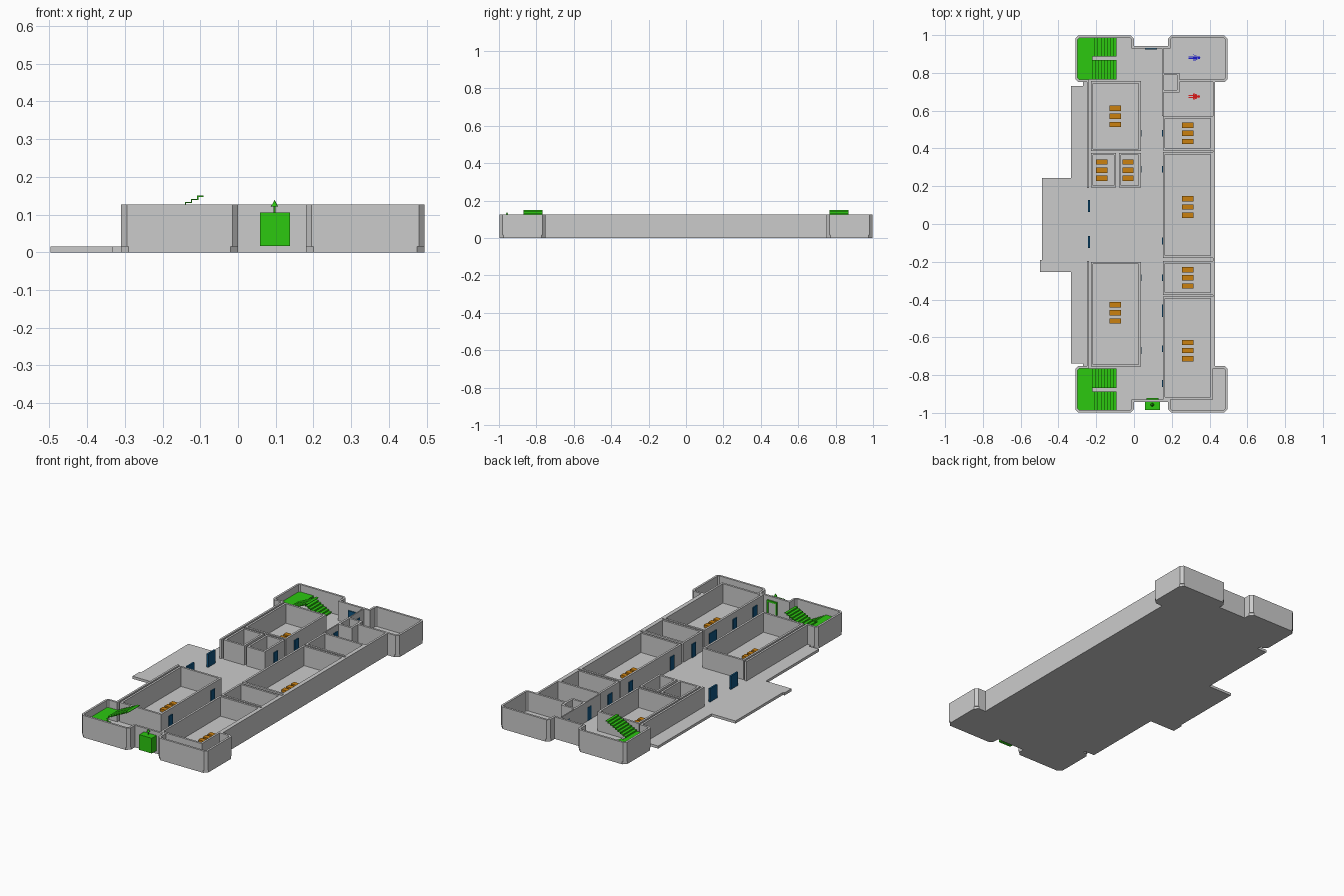
import bpy, bmesh, math
from mathutils import Vector

if "Cube" in bpy.data.objects:
    bpy.data.objects.remove(bpy.data.objects["Cube"])

FLOOR, TOP, T = 0.015, 0.127, 0.012


def material(name, rgb):
    m = bpy.data.materials.new(name)
    m.diffuse_color = (*rgb, 1)
    m.use_nodes = True
    m.node_tree.nodes["Principled BSDF"].inputs["Base Color"].default_value = m.diffuse_color
    return m


GREEN = material("green", (0.025, 0.58, 0.005))
BLUE = material("door_blue", (0.005, 0.09, 0.22))
ORANGE = material("orange", (0.6, 0.22, 0.005))
INK_BLUE = material("sign_blue", (0.01, 0.01, 0.6))
INK_RED = material("sign_red", (0.7, 0.01, 0.01))


def finish(name, bm, mat=None):
    bmesh.ops.recalc_face_normals(bm, faces=bm.faces)
    me = bpy.data.meshes.new(name)
    bm.to_mesh(me)
    bm.free()
    ob = bpy.data.objects.new(name, me)
    bpy.context.collection.objects.link(ob)
    if mat:
        me.materials.append(mat)
    return ob


def prism(name, pts, a, b, mat=None, axis="z"):
    """Extrude a 2D outline from a to b along z, or along y for an xz outline."""
    put = (lambda p, h: (p[0], p[1], h)) if axis == "z" else (lambda p, h: (p[0], h, p[1]))
    bm = bmesh.new()
    lo = [bm.verts.new(put(p, a)) for p in pts]
    hi = [bm.verts.new(put(p, b)) for p in pts]
    bm.faces.new(lo)
    bm.faces.new(hi)
    for i in range(len(pts)):
        j = (i + 1) % len(pts)
        bm.faces.new((lo[i], lo[j], hi[j], hi[i]))
    return finish(name, bm, mat)


def box(name, x0, x1, y0, y1, z0=FLOOR, z1=TOP, mat=None):
    return prism(name, [(x0, y0), (x1, y0), (x1, y1), (x0, y1)], z0, z1, mat)


def wall(name, pts, closed=False):
    """Wall of thickness T along a path, thickened to the left with mitred corners."""
    P = [Vector(p) for p in pts]
    n = len(P)
    inner = []
    for i, p in enumerate(P):
        d1 = (p - P[i - 1]).normalized() if closed or i else None
        d2 = (P[(i + 1) % n] - p).normalized() if closed or i < n - 1 else d1
        d1 = d1 or d2
        n1, n2 = Vector((-d1.y, d1.x)), Vector((-d2.y, d2.x))
        inner.append(p + (n1 + n2) * T / (1 + n1.dot(n2)))
    bm = bmesh.new()
    rows = [[bm.verts.new((q.x, q.y, z)) for q, z in
             ((p, FLOOR), (p, TOP), (k, TOP), (k, FLOOR))] for p, k in zip(P, inner)]
    for i in range(n if closed else n - 1):
        a, b = rows[i], rows[(i + 1) % n]
        for k in range(4):
            bm.faces.new((a[k], b[k], b[(k + 1) % 4], a[(k + 1) % 4]))
    if not closed:
        bm.faces.new(rows[0])
        bm.faces.new(rows[-1])
    return finish(name, bm)


def chamfer(pts, c):
    """Cut the corners that carry a third value."""
    out = []
    for i, p in enumerate(pts):
        v = Vector(p[:2])
        if len(p) == 2:
            out.append(v)
        else:
            for q in (pts[i - 1], pts[(i + 1) % len(pts)]):
                out.append(v + (Vector(q[:2]) - v).normalized() * c)
    return out


# Building outline: southern half, mirrored for the north
south = [(-0.31, -0.752, 1), (-0.31, -0.997, 1), (0, -0.997, 1), (0, -0.942),
         (0.18, -0.942), (0.18, -0.997, 1), (0.495, -0.997, 1), (0.495, -0.752, 1), (0.43, -0.752)]
north = [(p[0], -p[1], *p[2:]) for p in reversed(south)]
wall("outer_wall", chamfer([(-0.25, -0.195), (-0.25, -0.752)] + south + north
                           + [(-0.25, 0.752), (-0.25, 0.19)], 0.015))

# Floor slab with western terrace and entrance porch
terrace = [(-0.27, 0.752), (-0.27, 0.73), (-0.333, 0.73), (-0.333, 0.243), (-0.487, 0.243),
           (-0.487, -0.19), (-0.497, -0.19), (-0.497, -0.254), (-0.333, -0.254),
           (-0.333, -0.738), (-0.27, -0.738), (-0.27, -0.752)]
prism("floor_slab", chamfer(south + north + terrace, 0.02), 0, FLOOR)

# Rooms: x0, x1, y0, y1
rooms = [(-0.228, 0.036, 0.386, 0.757), (-0.228, -0.095, 0.193, 0.376), (-0.08, 0.036, 0.193, 0.376),
         (-0.228, 0.036, -0.755, -0.2), (0.153, 0.418, 0.39, 0.571), (0.153, 0.418, -0.18, 0.381),
         (0.153, 0.418, -0.375, -0.197), (0.153, 0.418, -0.928, -0.383), (0.148, 0.24, 0.697, 0.8)]
for x0, x1, y0, y1 in rooms:
    wall("room_walls", [(x0, y0), (x1, y0), (x1, y1), (x0, y1)], True)

# Washroom partitions
box("washroom_corridor_wall_north", 0.148, 0.155, 0.8, 0.935)
box("washroom_corridor_wall_south", 0.148, 0.155, 0.571, 0.697)
box("washroom_divider", 0.24, 0.425, 0.752, 0.764)

# Doors: wall x, centre y, width
doors = [(0.152, y, 0.036) for y in (0.87, 0.67, 0.48, 0.29, -0.285, -0.66, -0.845)]
doors += [(0.153, -0.09, 0.036), (0.153, -0.46, 0.065)]
doors += [(0.036, y, 0.036) for y in (0.48, 0.29, -0.285, -0.67)]
doors += [(-0.239, y, 0.065) for y in (0.095, -0.095)]
for x, y, w in doors:
    box("door", x - 0.005, x + 0.005, y - w / 2, y + w / 2, FLOOR, 0.092, BLUE)
box("north_door", 0.057, 0.123, 0.924, 0.934, FLOOR, 0.092, BLUE)

# Stairs: two thin stepped flights and a half landing in each western tower
LAND, STEPS, RUN = 0.085, 8, 0.13


def flight(name, x, z, dx, rise, ya, yb):
    top = [(x, z)]
    for i in range(STEPS):
        px, pz = top[-1]
        top += [(px, pz + rise), (px + dx, pz + rise)]
    s = math.copysign(0.003, dx)
    under = [(px + s, pz - 0.003) for px, pz in reversed(top[:-1])]
    under.insert(0, (top[-1][0], top[-1][1] - 0.003))
    prism(name, top + under, ya, yb, GREEN, "y")


for side in (1, -1):
    flight("lower_flight", -0.092, FLOOR, -RUN / STEPS, (LAND - FLOOR) / STEPS, side * 0.888, side * 0.984)
    flight("upper_flight", -0.222, LAND, RUN / STEPS, (0.15 - LAND) / STEPS, side * 0.766, side * 0.868)
    box("stair_landing", -0.298, -0.22, side * 0.766, side * 0.984, LAND - 0.004, LAND, GREEN)

# Lift booth at the south end, with inner door frame and arrow on top
box("lift_booth", 0.058, 0.138, -0.985, -0.936, 0.017, 0.105, GREEN)
for x in (0.066, 0.122):
    box("lift_frame_post", x, x + 0.008, -0.937, -0.922, 0.017, 0.105, GREEN)
box("lift_frame_head", 0.074, 0.122, -0.937, -0.922, 0.095, 0.105, GREEN)
box("lift_door", 0.074, 0.122, -0.937, -0.927, 0.017, 0.095)
for name, r1, r2, z0, z1 in (("arrow_stem", 0.003, 0.003, 0.105, 0.125), ("arrow_tip", 0.009, 0, 0.122, 0.139)):
    bpy.ops.mesh.primitive_cone_add(vertices=16, radius1=r1, radius2=r2, depth=z1 - z0,
                                    location=(0.097, -0.957, (z0 + z1) / 2))
    ob = bpy.context.object
    ob.name = name
    ob.data.materials.append(GREEN)

# Plain room markers: a row of three tiles on each floor
for x, y in ((-0.1, 0.57), (-0.17, 0.285), (-0.032, 0.285), (-0.1, -0.47),
             (0.285, 0.48), (0.285, 0.09), (0.285, -0.285), (0.285, -0.67)):
    for k in (-1, 0, 1):
        yc = y + k * 0.043
        box("room_marker", x - 0.03, x + 0.03, yc - 0.014, yc + 0.014, FLOOR, 0.03, ORANGE)

# Flat washroom figures, lying with head towards +x
for y, mat, skirt in ((0.88, INK_BLUE, 0.008), (0.675, INK_RED, 0.014)):
    disc = [(0.344 + 0.007 * math.cos(a * math.pi / 6), y + 0.007 * math.sin(a * math.pi / 6)) for a in range(12)]
    prism("figure_head", disc, FLOOR, 0.022, mat)
    prism("figure_body", [(0.335, y - 0.008), (0.335, y + 0.008), (0.312, y + skirt), (0.312, y - skirt)],
          FLOOR, 0.022, mat)
    for s in (-1, 1):
        box("figure_leg", 0.288, 0.312, y + s * 0.0045 - 0.003, y + s * 0.0045 + 0.003, FLOOR, 0.022, mat)
        prism("figure_arm", [(0.335, y + s * 0.008), (0.33, y + s * 0.012), (0.313, y + s * 0.018),
                             (0.313, y + s * 0.015)], FLOOR, 0.022, mat)
